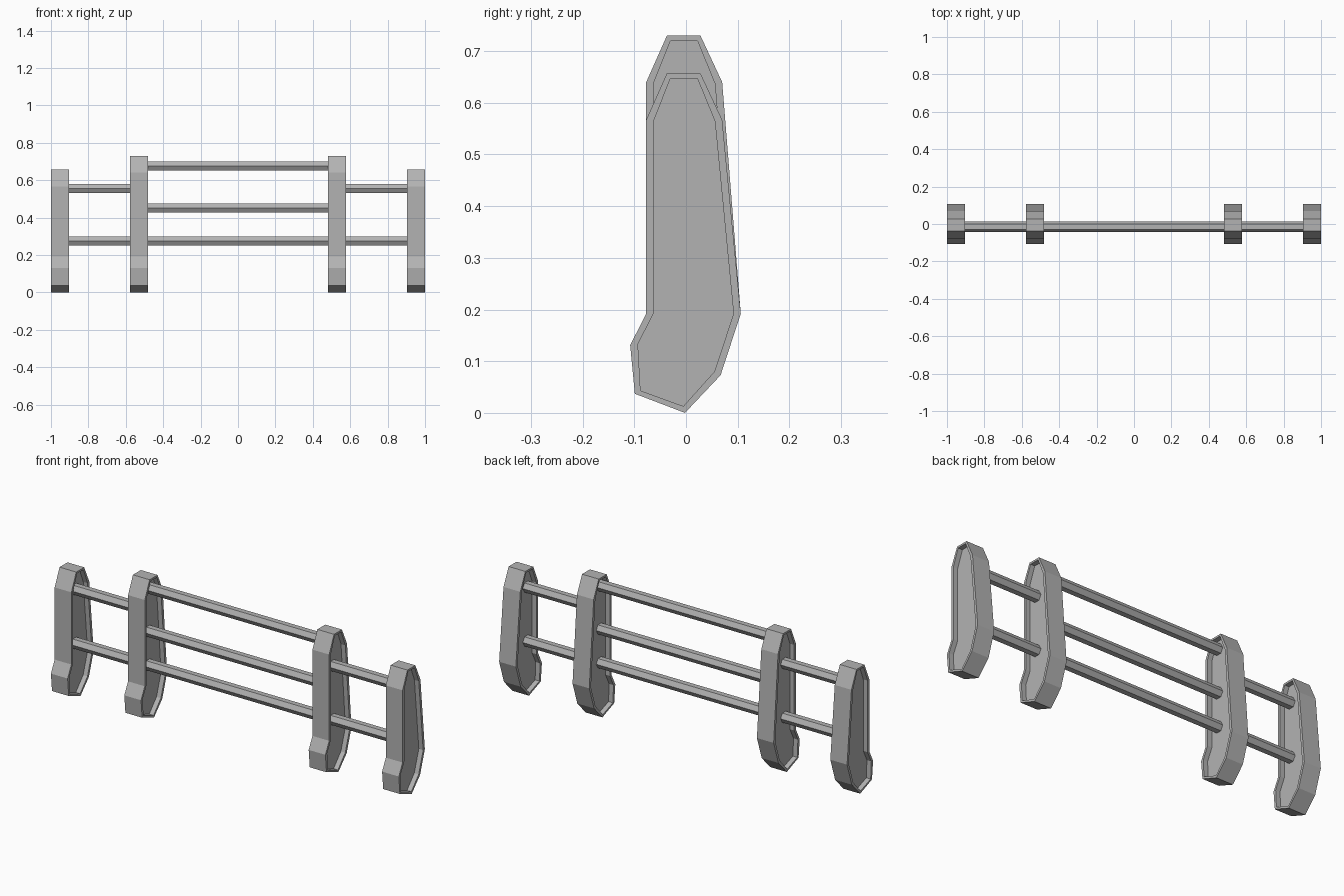
import bpy
import bmesh
import math

cube = bpy.data.objects.get("Cube")
if cube:
    bpy.data.objects.remove(cube, do_unlink=True)

grey = bpy.data.materials.new("plain grey")
grey.use_nodes = True
colour = (0.45, 0.45, 0.45, 1)
grey.diffuse_color = colour
grey.node_tree.nodes["Principled BSDF"].inputs["Base Color"].default_value = colour

POST_WIDTH, RECESS = 0.096, 0.025
TALL, SHORT = 0.73, 0.657
# Rim and recess outlines as (y, z); the first four points hang from the post top
OUTER_TOP = [(-0.077, -0.09), (-0.037, 0), (0.028, 0), (0.07, -0.09)]
OUTER_LOW = [(0.106, 0.192), (0.067, 0.073), (-0.002, 0),
             (-0.099, 0.037), (-0.108, 0.131), (-0.077, 0.192)]
INNER_TOP = [(-0.063, -0.093), (-0.03, -0.01), (0.022, -0.01), (0.056, -0.093)]
INNER_LOW = [(0.092, 0.192), (0.055, 0.08), (-0.005, 0.013),
             (-0.088, 0.043), (-0.093, 0.133), (-0.063, 0.192)]


def add_object(name, bm):
    bmesh.ops.recalc_face_normals(bm, faces=bm.faces)
    mesh = bpy.data.meshes.new(name)
    bm.to_mesh(mesh)
    bm.free()
    mesh.materials.append(grey)
    obj = bpy.data.objects.new(name, mesh)
    bpy.context.collection.objects.link(obj)
    return obj


def outline(top, low, height):
    return [(y, height + z) for y, z in top] + low


def post(name, x, height):
    """Flat-sided post with a recessed panel on both sides."""
    bm = bmesh.new()
    outer = outline(OUTER_TOP, OUTER_LOW, height)
    inner = outline(INNER_TOP, INNER_LOW, height)
    half = POST_WIDTH / 2
    deep = half - RECESS
    sections = [(inner, -deep), (inner, -half), (outer, -half),
                (outer, half), (inner, half), (inner, deep)]
    rings = [[bm.verts.new((x + dx, y, z)) for y, z in pts] for pts, dx in sections]
    for a, b in zip(rings, rings[1:]):
        for i in range(len(a)):
            j = (i + 1) % len(a)
            bm.faces.new((a[i], a[j], b[j], b[i]))
    bm.faces.new(rings[0])
    bm.faces.new(rings[-1])
    add_object(name, bm)


def rail(name, x0, x1, z):
    """Six-sided bar running along x between two posts."""
    bm = bmesh.new()
    ends = []
    for x in (x0, x1):
        ends.append([bm.verts.new((x, -0.015 + 0.028 * math.cos(k * math.pi / 3),
                                   z + 0.028 * math.sin(k * math.pi / 3)))
                     for k in range(6)])
    for i in range(6):
        j = (i + 1) % 6
        bm.faces.new((ends[0][i], ends[0][j], ends[1][j], ends[1][i]))
    for ring in ends:
        bm.faces.new(ring)
    add_object(name, bm)


# Posts and outer rails, mirrored left and right
INNER_X, OUTER_X = 0.53, 0.952
for side, s in (("left", 1), ("right", -1)):
    post(f"{side}_inner_post", s * INNER_X, TALL)
    post(f"{side}_outer_post", s * OUTER_X, SHORT)
    for level, z in (("upper", 0.555), ("lower", 0.275)):
        rail(f"{side}_{level}_rail", s * INNER_X, s * OUTER_X, z)

# Middle rails
for level, z in (("top", 0.675), ("middle", 0.45), ("bottom", 0.275)):
    rail(f"centre_{level}_rail", -INNER_X, INNER_X, z)
